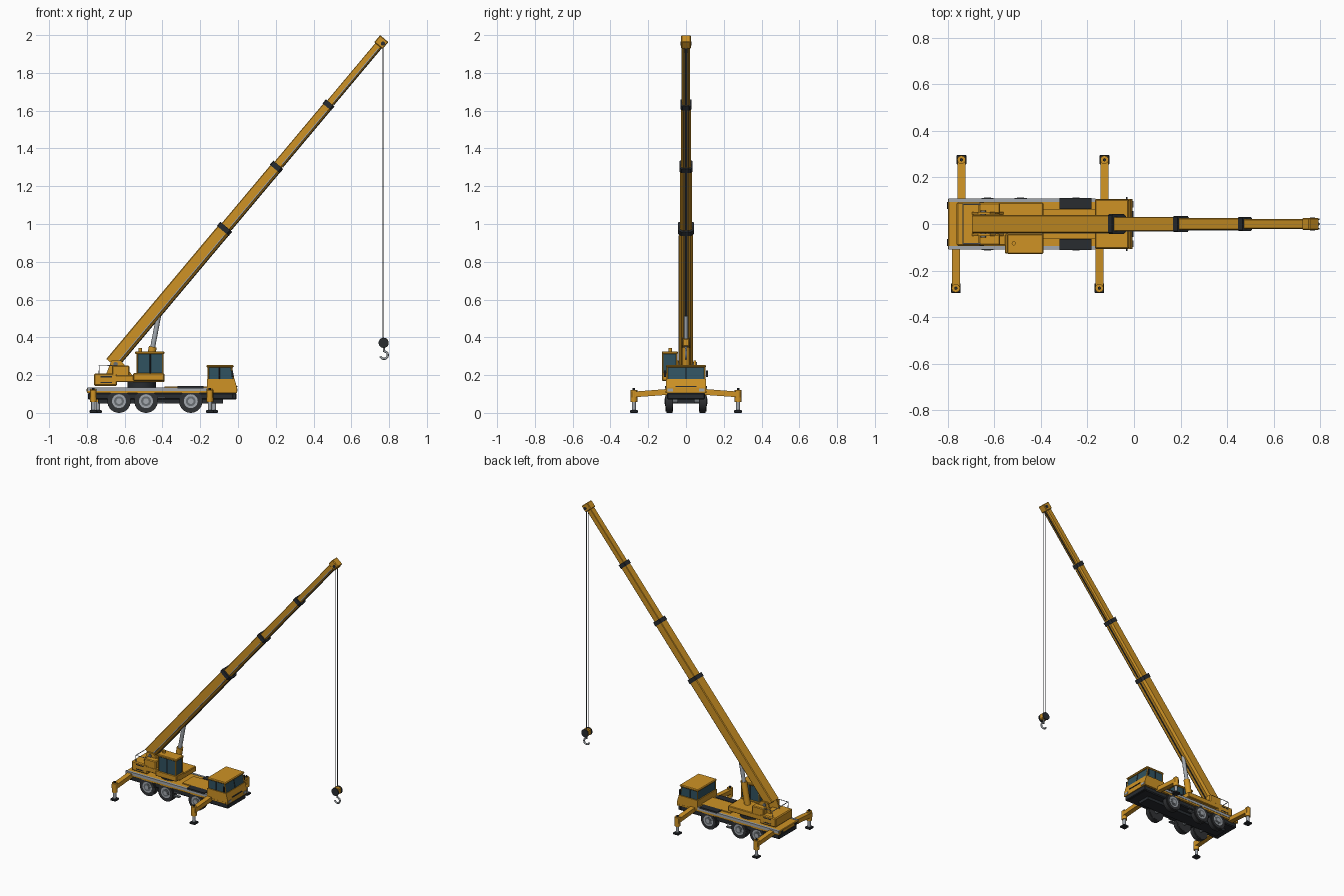
import bpy, bmesh, math
from mathutils import Vector, Matrix

if "Cube" in bpy.data.objects:
    bpy.data.objects.remove(bpy.data.objects["Cube"])


def material(name, rgb):
    m = bpy.data.materials.new(name)
    m.diffuse_color = (*rgb, 1)
    m.use_nodes = True
    m.node_tree.nodes["Principled BSDF"].inputs["Base Color"].default_value = m.diffuse_color
    return m


YELLOW = material("crane yellow", (0.62, 0.29, 0.018))
DARK = material("charcoal", (0.021, 0.025, 0.03))
TYRE = material("tyre rubber", (0.03, 0.032, 0.035))
GLASS = material("blue glass", (0.03, 0.085, 0.115))
STEEL = material("light steel", (0.36, 0.39, 0.42))
GREY = material("mid grey", (0.14, 0.155, 0.17))


def finish(name, bm, mat, smooth=False):
    bmesh.ops.recalc_face_normals(bm, faces=bm.faces)
    me = bpy.data.meshes.new(name)
    bm.to_mesh(me)
    bm.free()
    me.materials.append(mat)
    ob = bpy.data.objects.new(name, me)
    bpy.context.collection.objects.link(ob)
    if smooth:
        bpy.ops.object.select_all(action='DESELECT')
        ob.select_set(True)
        bpy.context.view_layer.objects.active = ob
        bpy.ops.object.shade_smooth_by_angle(angle=math.radians(35))
    return ob


def box(name, x, y, z, mat, bevel=0.0, matrix=None):
    bm = bmesh.new()
    bmesh.ops.create_cube(bm, size=1)
    for v in bm.verts:
        v.co = [r[0] + (c + 0.5) * (r[1] - r[0]) for c, r in zip(v.co, (x, y, z))]
    if bevel:
        bmesh.ops.bevel(bm, geom=list(bm.edges), offset=bevel, segments=1, affect='EDGES')
    if matrix:
        bm.transform(matrix)
    return finish(name, bm, mat)


def rod(name, a, b, r, mat, n=16):
    a, b = Vector(a), Vector(b)
    bm = bmesh.new()
    bmesh.ops.create_cone(bm, cap_ends=True, segments=n, radius1=r, radius2=r, depth=(b - a).length)
    bm.transform(Matrix.Translation((a + b) / 2) @ (b - a).to_track_quat('Z', 'Y').to_matrix().to_4x4())
    return finish(name, bm, mat, True)


def prism(name, pts, axis, lo, hi, mat, matrix=None):
    """Extrude a 2D outline along x (points are y, z) or y (points are x, z)."""
    bm = bmesh.new()
    place = (lambda p, t: (t, p[0], p[1])) if axis == 'x' else (lambda p, t: (p[0], t, p[1]))
    a = [bm.verts.new(place(p, lo)) for p in pts]
    b = [bm.verts.new(place(p, hi)) for p in pts]
    bm.faces.new(a)
    bm.faces.new(b)
    for i in range(len(pts)):
        j = (i + 1) % len(pts)
        bm.faces.new((a[i], a[j], b[j], b[i]))
    if matrix:
        bm.transform(matrix)
    return finish(name, bm, mat)


def tube(name, pts, r, mat):
    cu = bpy.data.curves.new(name, 'CURVE')
    cu.dimensions = '3D'
    cu.bevel_depth, cu.bevel_resolution, cu.use_fill_caps = r, 2, True
    sp = cu.splines.new('POLY')
    sp.points.add(len(pts) - 1)
    for p, co in zip(sp.points, pts):
        p.co = (*co, 1)
    cu.materials.append(mat)
    ob = bpy.data.objects.new(name, cu)
    bpy.context.collection.objects.link(ob)
    bpy.ops.object.select_all(action='DESELECT')
    ob.select_set(True)
    bpy.context.view_layer.objects.active = ob
    bpy.ops.object.convert(target='MESH')


# Chassis and deck
box("chassis_frame", (-0.795, -0.015), (-0.098, 0.098), (0.07, 0.106), DARK, 0.006)
box("chassis_spine", (-0.74, -0.08), (-0.045, 0.045), (0.05, 0.072), DARK)
box("deck", (-0.8, -0.16), (-0.107, 0.107), (0.105, 0.133), YELLOW, 0.004)
for s in (-1, 1):
    box("deck_edge_trim", (-0.797, -0.165), sorted((s * 0.095, s * 0.11)), (0.117, 0.1355), STEEL)
    box("walkway_plate", (-0.32, -0.183), sorted((s * 0.064, s * 0.111)), (0.13, 0.142), DARK)
    box("deck_side_panel", (-0.8, -0.02), sorted((s * 0.1, s * 0.108)), (0.105, 0.117), YELLOW)
    box("tail_light", (-0.803, -0.798), sorted((s * 0.065, s * 0.095)), (0.112, 0.126), DARK)
    for z in (0.05, 0.075):
        box("side_step", (-0.425, -0.385), sorted((s * 0.085, s * 0.106)), (z, z + 0.008), GREY)
box("deck_center_panel", (-0.39, -0.16), (-0.062, 0.062), (0.13, 0.14), YELLOW)

# Wheels and axles
for x in (-0.63, -0.487, -0.25):
    rod("axle", (x, -0.09, 0.063), (x, 0.09, 0.063), 0.012, GREY)
    for s in (-1, 1):
        def at(t):
            return (x, s * t, 0.062)
        rod("tyre", at(0.072), at(0.104), 0.062, TYRE, 32)
        rod("tyre_sidewall", at(0.07), at(0.108), 0.055, TYRE, 32)
        rod("wheel_rim", at(0.1), at(0.1095), 0.037, STEEL, 24)
        rod("rim_recess", at(0.1), at(0.111), 0.026, GREY, 24)
        rod("wheel_hub", at(0.1), at(0.114), 0.015, STEEL, 12)

# Outriggers: sloped beam, jack sleeve, jack rod and foot
for s, xs in ((1, (-0.742, -0.127)), (-1, (-0.766, -0.149))):
    for x in xs:
        beam = [(s * 0.09, 0.096), (s * 0.09, 0.127), (s * 0.285, 0.112), (s * 0.285, 0.082)]
        prism("outrigger_beam", beam, 'x', x - 0.017, x + 0.017, YELLOW)
        rod("jack_sleeve", (x, s * 0.276, 0.058), (x, s * 0.276, 0.122), 0.018, YELLOW)
        rod("jack_cap", (x, s * 0.276, 0.12), (x, s * 0.276, 0.132), 0.007, DARK, 10)
        rod("jack_rod", (x, s * 0.276, 0.01), (x, s * 0.276, 0.06), 0.011, STEEL)
        box("jack_foot", (x - 0.021, x + 0.021), (s * 0.276 - 0.021, s * 0.276 + 0.021), (0, 0.014), DARK, 0.003)

# Driver cab
lower = [(-0.165, 0.105), (-0.006, 0.105), (-0.006, 0.135), (-0.018, 0.18), (-0.165, 0.18)]
prism("driver_cab_body", lower, 'y', -0.107, 0.107, YELLOW)
glass = [(-0.158, 0.178), (-0.022, 0.178), (-0.034, 0.242), (-0.158, 0.242)]
prism("driver_cab_glass", glass, 'y', -0.1, 0.1, GLASS)
box("driver_cab_roof", (-0.168, -0.022), (-0.106, 0.106), (0.24, 0.254), YELLOW, 0.005)
for s in (-1, 1):
    for x0, x1, mat in ((-0.158, -0.158, YELLOW), (-0.1, -0.1, DARK), (-0.024, -0.036, YELLOW)):
        tube("cab_pillar", [(x0, s * 0.099, 0.178), (x1, s * 0.099, 0.242)], 0.004, mat)
    box("headlight", (-0.008, -0.003), sorted((s * 0.07, s * 0.098)), (0.113, 0.128), STEEL)
    box("side_mirror", (-0.035, -0.027), sorted((s * 0.106, s * 0.116)), (0.19, 0.225), DARK)
tube("windscreen_divider", [(-0.022, 0, 0.178), (-0.034, 0, 0.242)], 0.003, DARK)
box("front_grille", (-0.008, -0.003), (-0.055, 0.055), (0.136, 0.142), DARK)
box("front_bumper", (-0.03, -0.008), (-0.1, 0.1), (0.072, 0.105), DARK, 0.004)

# Slewing platform
rod("turntable", (-0.51, 0, 0.13), (-0.51, 0, 0.168), 0.075, DARK, 32)
box("slew_platform", (-0.66, -0.39), (-0.093, 0.093), (0.163, 0.2), YELLOW, 0.004)
box("counterweight", (-0.763, -0.64), (-0.094, 0.094), (0.143, 0.208), YELLOW, 0.006)
for s in (-1, 1):
    for z in (0.157, 0.188):
        box("counterweight_slot", (-0.728, -0.668), sorted((s * 0.09, s * 0.0955)), (z, z + 0.006), DARK)
    box("engine_hood", (-0.668, -0.575), sorted((s * 0.044, s * 0.092)), (0.19, 0.25), YELLOW, 0.005)
    bracket = [(-0.7, 0.2), (-0.56, 0.2), (-0.62, 0.278), (-0.67, 0.278)]
    prism("boom_bracket", bracket, 'y', *sorted((s * 0.041, s * 0.052)), YELLOW)
    rail = [(-0.735, s * 0.085, 0.205), (-0.735, s * 0.085, 0.25), (-0.66, s * 0.085, 0.25)]
    tube("handrail", rail, 0.0025, STEEL)
tube("rear_handrail", [(-0.735, -0.085, 0.25), (-0.735, 0.085, 0.25)], 0.0025, STEEL)
rod("boom_pivot_pin", (-0.648, -0.057, 0.258), (-0.648, 0.057, 0.258), 0.012, GREY)

# Operator cab
box("operator_cab_body", (-0.555, -0.39), (-0.127, -0.044), (0.17, 0.21), YELLOW, 0.004)
box("operator_cab_glass", (-0.535, -0.398), (-0.123, -0.048), (0.208, 0.313), GLASS)
box("operator_cab_roof", (-0.545, -0.39), (-0.128, -0.043), (0.311, 0.326), YELLOW, 0.004)
for y in (-0.122, -0.049):
    for x, mat in ((-0.534, YELLOW), (-0.465, DARK), (-0.399, YELLOW)):
        tube("operator_cab_pillar", [(x, y, 0.208), (x, y, 0.313)], 0.004, mat)
rod("beacon", (-0.517, -0.083, 0.324), (-0.517, -0.083, 0.343), 0.009, YELLOW, 12)

# Lift cylinder
rod("lift_barrel", (-0.48, 0, 0.19), (-0.451, 0, 0.35), 0.021, YELLOW, 20)
rod("lift_rod", (-0.452, 0, 0.345), (-0.42, 0, 0.515), 0.013, STEEL, 16)

# Telescopic boom, modelled along local x and tilted up
TILT = Matrix.Translation((-0.669, 0, 0.262)) @ Matrix.Rotation(math.radians(-50), 4, 'Y')


def boom_outline(w, h):
    c, d = 0.12 * w, 0.35 * w
    half = [(w, -h + d), (w, h - c), (w - c, h)]
    return [(w - d, -h)] + half + [(-y, z) for y, z in reversed(half)] + [(-w + d, -h)]


sections = [(0.0, 0.93, 0.038, 0.037), (0.85, 1.358, 0.031, 0.0305),
            (1.28, 1.786, 0.0255, 0.0255), (1.7, 2.215, 0.0205, 0.0205)]
for i, (a, b, w, h) in enumerate(sections):
    prism(f"boom_section_{i + 1}", boom_outline(w, h), 'x', a, b, YELLOW, TILT)
    start = a if i == 0 else sections[i - 1][1]
    box("boom_under_rail", (start + 0.02, b - 0.01), (-0.004, 0.004), (-h - 0.003, -h + 0.002), DARK, 0, TILT)
    box("boom_side_line", (start + 0.03, b - 0.03), (-w - 0.002, -w + 0.002),
        (-0.62 * h, -0.62 * h + 0.005), STEEL, 0, TILT)
    if i < 3:
        prism("boom_collar", boom_outline(w + 0.004, h + 0.004), 'x', b - 0.014, b + 0.014, DARK, TILT)
box("boom_head", (2.196, 2.245), (-0.026, 0.026), (-0.029, 0.028), YELLOW, 0.004, TILT)
rod("head_sheave", (0.767, -0.028, 1.955), (0.767, 0.028, 1.955), 0.011, DARK)

# Hoist ropes, hook block and hook
for y in (-0.01, 0.01):
    rod("hoist_rope", (0.767, y, 0.38), (0.767, y, 1.955), 0.0022, GREY, 8)
box("hook_block", (0.75, 0.792), (-0.02, 0.02), (0.352, 0.395), YELLOW, 0.006)
for s in (-1, 1):
    rod("hook_block_cheek", (0.771, s * 0.018, 0.371), (0.771, s * 0.024, 0.371), 0.027, DARK, 20)
arc = [math.radians(90 - 18 * k) for k in range(15)]
hook = [(0.771, 0, 0.355)] + [(0.773 + 0.02 * math.cos(t), 0, 0.306 + 0.02 * math.sin(t)) for t in arc]
tube("hook", hook, 0.006, STEEL)
